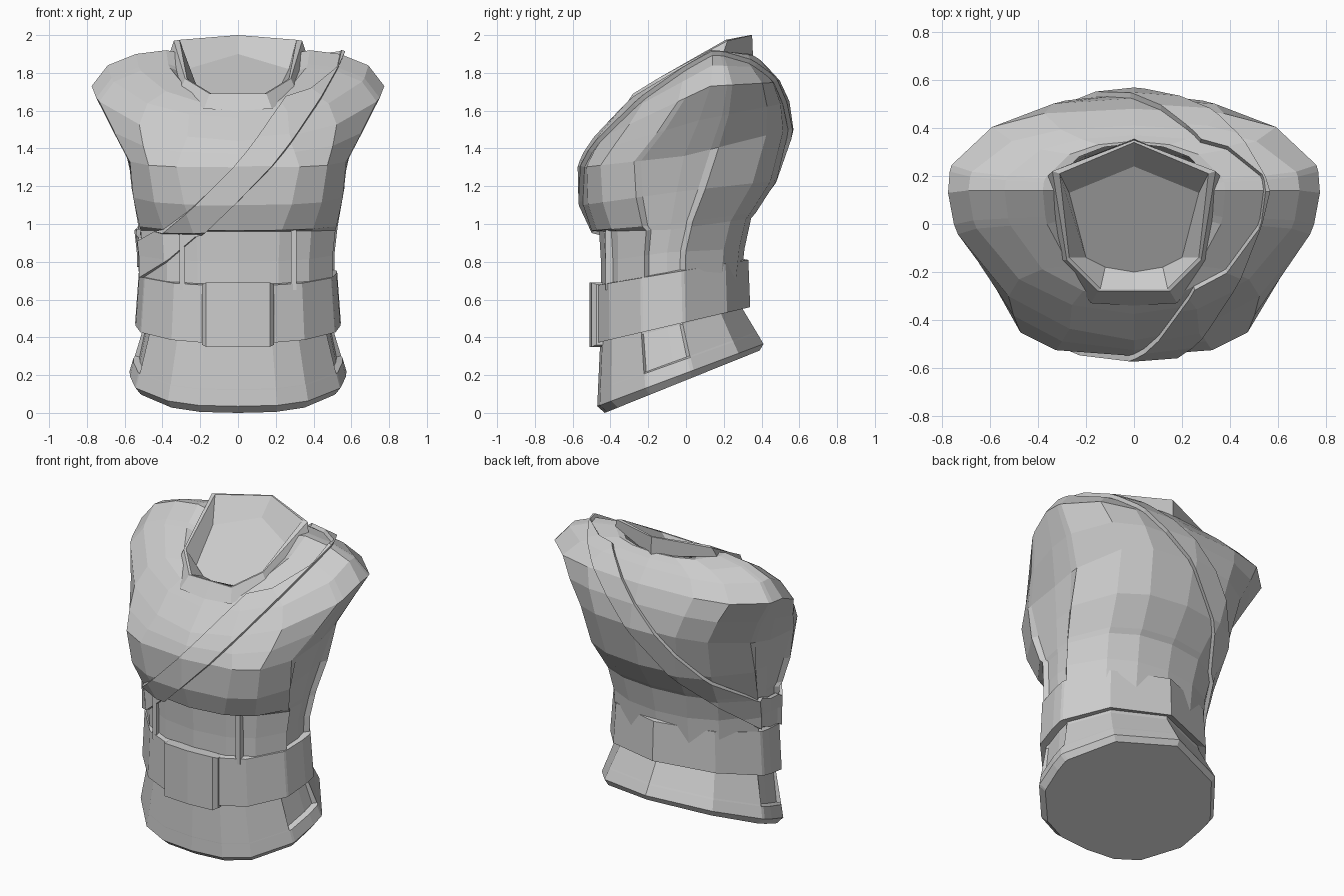
import bpy, bmesh, math
from mathutils import Vector

if "Cube" in bpy.data.objects:
    bpy.data.objects.remove(bpy.data.objects["Cube"])

cloth = bpy.data.materials.new("grey_cloth")
cloth.diffuse_color = (0.6, 0.6, 0.6, 1)
cloth.use_nodes = True
cloth.node_tree.nodes["Principled BSDF"].inputs["Base Color"].default_value = cloth.diffuse_color

# Torso columns of one half, front centre to back centre; the middle three can be recessed
ANGLES = [-90, -68, -46, -18, -14, 0, 9, 13, 46, 68, 90]
RECESSED = {4, 5, 6}
# Faceted outline of belt and skirt: share of half width, share of depth, recessable
OUTLINE = [(0, -1, 0), (.36, -.97, 0), (.64, -.83, 0), (.93, -.42, 0), (.94, -.39, 1),
           (.985, -.05, 1), (.99, .12, 1), (.98, .16, 0), (.66, .70, 0), (0, 1, 0)]


def ring(zf, zs, zb, yf, ys, yb, w, nf, nb, inset=0.0):
    """Tilted superellipse: heights, depths at front/side/back, half width, squareness front/back."""
    half = []
    for i, a in enumerate(ANGLES):
        ye, ze, n = (yf, zf, nf) if a < 0 else (yb, zb, nb)
        a = math.radians(a)
        c, s = abs(math.cos(a)) ** (2 / n), abs(math.sin(a)) ** (2 / n)
        x = w * c - (inset if i in RECESSED else 0)
        half.append(Vector((x if 0 < i < len(ANGLES) - 1 else 0,
                            ys + (ye - ys) * s, zs + (ze - zs) * s)))
    return mirror_ring(half)


def band(zf, zb, yf, yb, w, inset=0.0):
    """Faceted ring on a tilted plane."""
    half = []
    for x, t, r in OUTLINE:
        k = (t + 1) / 2
        half.append(Vector((x * w - r * inset, yf + (yb - yf) * k, zf + (zb - zf) * k)))
    return mirror_ring(half)


def mirror_ring(half):
    return half + [Vector((-p.x, p.y, p.z)) for p in half[-2:0:-1]]


def skin(rings):
    bm = bmesh.new()
    rows = [[bm.verts.new(p) for p in r] for r in rings]
    for a, b in zip(rows, rows[1:]):
        for i in range(len(a)):
            j = (i + 1) % len(a)
            bm.faces.new((a[i], a[j], b[j], b[i]))
    return bm, rows


def loft(name, rings, bottom=True, top=True):
    bm, rows = skin(rings)
    if bottom:
        bm.faces.new(rows[0][::-1])
    if top:
        bm.faces.new(rows[-1])
    return finish(name, bm)


def finish(name, bm):
    me = bpy.data.meshes.new(name)
    bm.to_mesh(me)
    bm.free()
    me.materials.append(cloth)
    ob = bpy.data.objects.new(name, me)
    bpy.context.collection.objects.link(ob)
    return ob


# Torso: waist, chest ledge, chest, flaring shoulders, neck base
TORSO = [
    (0.55, 0.60, 0.70, -0.45, -0.10, 0.29, 0.52, 2.2, 2.1),
    (0.80, 0.85, 0.87, -0.45, -0.10, 0.31, 0.525, 2.2, 2.1),
    (0.96, 0.97, 1.03, -0.46, -0.08, 0.345, 0.54, 2.2, 2.2),
    (0.965, 1.00, 1.06, -0.50, -0.08, 0.37, 0.545, 2.3, 2.2),
    (1.10, 1.17, 1.23, -0.545, -0.05, 0.48, 0.575, 2.8, 2.4),
    (1.30, 1.36, 1.50, -0.55, -0.01, 0.545, 0.59, 3.3, 2.7),
    (1.37, 1.55, 1.64, -0.525, 0.07, 0.525, 0.68, 2.4, 2.8),
    (1.44, 1.73, 1.75, -0.485, 0.13, 0.48, 0.775, 1.85, 2.7),
    (1.56, 1.84, 1.83, -0.375, 0.14, 0.41, 0.69, 2.0, 2.4),
    (1.63, 1.90, 1.87, -0.31, 0.14, 0.37, 0.54, 2.1, 2.2),
    (1.64, 1.92, 1.90, -0.29, 0.14, 0.345, 0.38, 2.1, 2.1),
    (1.60, 1.91, 1.90, -0.25, 0.14, 0.335, 0.33, 2.1, 2.0),
]
loft("torso", [ring(*r, inset=0.03 if k < 5 else 0) for k, r in enumerate(TORSO)], top=False)

# Diagonal sash: slab of the torso shell, pushed outwards
bm, _ = skin([ring(*r, inset=0.02 if k < 5 else 0) for k, r in enumerate(TORSO[:-2])])
normal = Vector((-0.597, -0.184, 0.594)).normalized()
centre = Vector((0.5, 0.14, 1.935))
for side in (1, -1):
    bmesh.ops.bisect_plane(bm, geom=bm.verts[:] + bm.edges[:] + bm.faces[:],
                           plane_co=centre + normal * side * 0.07,
                           plane_no=normal * side, clear_outer=True)
bm.normal_update()
sash = finish("sash", bm)
mod = sash.modifiers.new("thickness", 'SOLIDIFY')
mod.thickness, mod.offset = 0.024, 1

# Collar: outer base, raised rim, inner rim and sloping neck floor
COLLAR = [
    [(0, -.34, 1.60), (.18, -.33, 1.61), (.31, -.15, 1.70), (.36, .20, 1.91), (0, .355, 1.88)],
    [(0, -.28, 1.69), (.15, -.28, 1.69), (.28, -.15, 1.77), (.34, .22, 1.97), (0, .35, 2.00)],
    [(0, -.27, 1.69), (.14, -.27, 1.69), (.27, -.14, 1.77), (.31, .21, 1.975), (0, .34, 2.00)],
    [(0, -.20, 1.64), (.12, -.18, 1.65), (.20, -.14, 1.68), (.27, .13, 1.82), (0, .24, 1.90)],
]
loft("collar", [mirror_ring([Vector(p) for p in r]) for r in COLLAR], bottom=False)

# Belt: tilted band with a thickness lip at both edges
loft("belt", [band(*r) for r in [
    (0.385, 0.575, -0.44, 0.29, 0.48), (0.37, 0.56, -0.475, 0.34, 0.55),
    (0.675, 0.81, -0.475, 0.33, 0.53), (0.685, 0.82, -0.43, 0.28, 0.48)]])

# Buckle: plate bent back slightly at its ends
xs = (-0.19, -0.17, 0.0, 0.17, 0.19)
bm = bmesh.new()
rows = []
for x, y, t in zip(xs, (-.475, -.50, -.512, -.50, -.475), (.01, 0, 0, 0, .01)):
    rows.append([bm.verts.new(p) for p in
                 ((x, y, .35 + t), (x, y, .69 - t), (x, -.44, .69 - t), (x, -.44, .35 + t))])
for a, b in zip(rows, rows[1:]):
    for i in range(4):
        j = (i + 1) % 4
        bm.faces.new((a[i], a[j], b[j], b[i]))
bm.faces.new(rows[0])
bm.faces.new(rows[-1])
bmesh.ops.recalc_face_normals(bm, faces=bm.faces)
finish("buckle", bm)

# Skirt: flared lower hem, slanted towards the front, with recessed side slits
loft("skirt", [band(*r) for r in [
    (0.00, 0.33, -0.43, 0.39, 0.55), (0.035, 0.365, -0.47, 0.41, 0.58),
    (0.12, 0.42, -0.466, 0.378, 0.56), (0.125, 0.43, -0.466, 0.372, 0.557, 0.03),
    (0.36, 0.55, -0.455, 0.30, 0.505, 0.015), (0.45, 0.60, -0.45, 0.29, 0.49)]])

# Slim ribs beside the abdomen panel
for s in (1, -1):
    bm = bmesh.new()
    bmesh.ops.create_cube(bm, size=1)
    for v in bm.verts:
        v.co = Vector((s * (0.295 + v.co.x * 0.03), -0.40 + v.co.y * 0.05, 0.81 + v.co.z * 0.32))
    bmesh.ops.recalc_face_normals(bm, faces=bm.faces)
    finish("abdomen_rib", bm)
